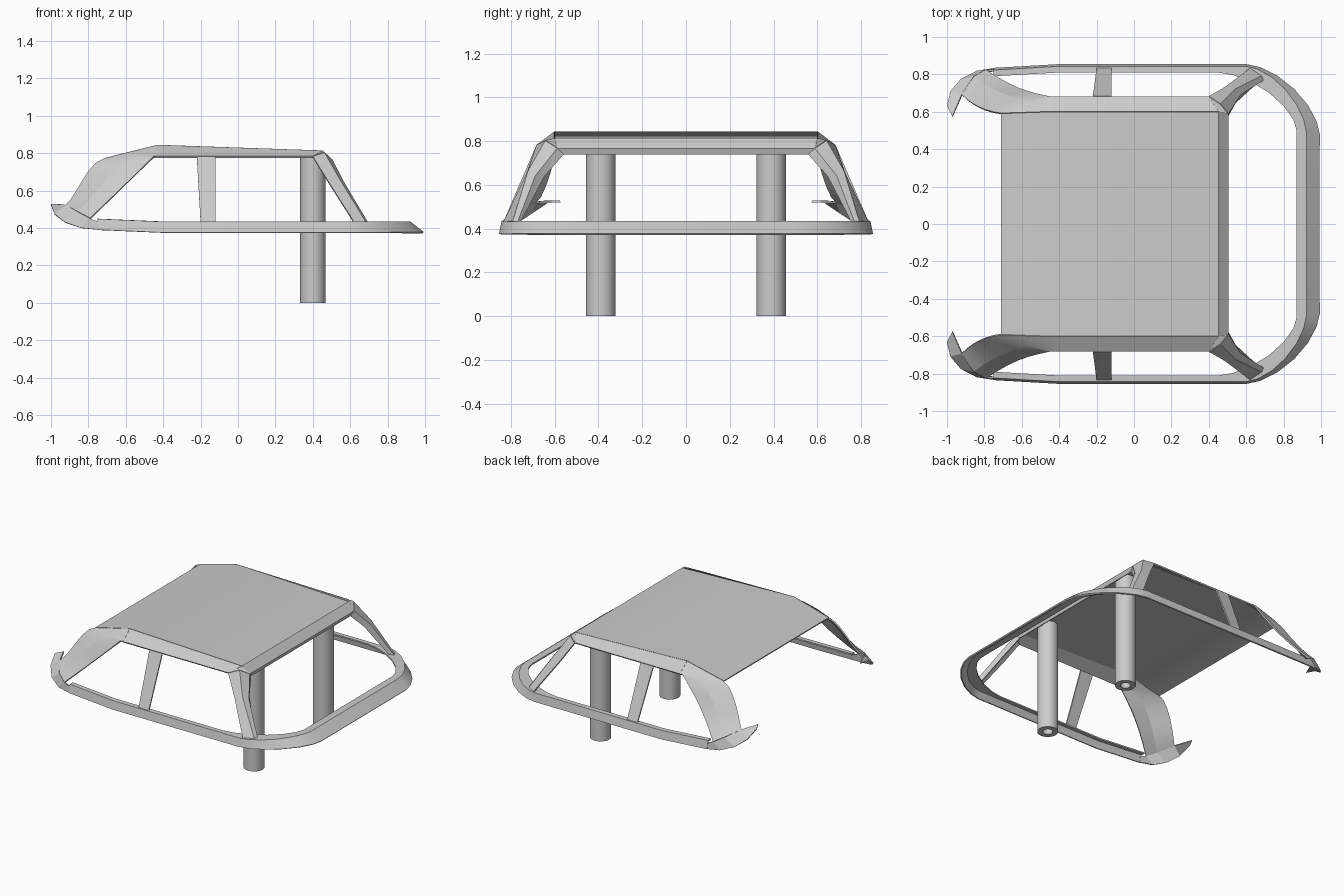
import bpy, bmesh, math
from mathutils import Vector, Matrix
from mathutils.geometry import interpolate_bezier

cube = bpy.data.objects.get("Cube")
if cube:
    bpy.data.objects.remove(cube)

grey = bpy.data.materials.new("plain grey")
grey.use_nodes = True
grey.diffuse_color = (0.6, 0.6, 0.6, 1)
grey.node_tree.nodes["Principled BSDF"].inputs["Base Color"].default_value = grey.diffuse_color

SILL = 0.43        # height of the window sills
HEAD = 0.78        # height of the window tops
QUARTER = math.pi / 2


def finish(name, bm, thickness):
    """Turn a sheet into a mirrored object with thickness, then shade it."""
    bmesh.ops.recalc_face_normals(bm, faces=bm.faces[:])
    mesh = bpy.data.meshes.new(name)
    bm.to_mesh(mesh)
    bm.free()
    mesh.materials.append(grey)
    obj = bpy.data.objects.new(name, mesh)
    bpy.context.collection.objects.link(obj)
    mirror = obj.modifiers.new("mirror", "MIRROR")
    mirror.use_axis = (False, True, False)
    solid = obj.modifiers.new("thickness", "SOLIDIFY")
    solid.thickness = thickness
    solid.offset = 0
    bpy.ops.object.select_all(action="DESELECT")
    obj.select_set(True)
    bpy.context.view_layer.objects.active = obj
    bpy.ops.object.convert(target="MESH")
    bpy.ops.object.shade_smooth_by_angle(angle=math.radians(20))


def panel(name, *rails, thickness=0.01):
    """Stretch a sheet across neighbouring rails."""
    bm = bmesh.new()
    grid = [[bm.verts.new(point) for point in rail] for rail in rails]
    for a, b in zip(grid, grid[1:]):
        for i in range(len(a) - 1):
            bm.faces.new((a[i], a[i + 1], b[i + 1], b[i]))
    finish(name, bm, thickness)


def on_side(x, z):
    """Point on the leaning side wall."""
    return Vector((x, 0.83 - (z - SILL) * 0.43, z))


def sagging(start, end, count, sag):
    """Line from start to end that dips inwards halfway."""
    points = []
    for i in range(count):
        t = i / (count - 1)
        points.append(start.lerp(end, t) - Vector((0, sag * math.sin(math.pi * t), 0)))
    return points


def belt_line(side, start, front, bend, z):
    """Half outline of the belt: tapered side, rounded corner, straight front."""
    points = [(-0.75, side - 0.02, z + 0.015), (-0.4, side, z)]
    steps = 6
    for i in range(steps + 1):
        angle = QUARTER * i / steps
        points.append((start + (front - start) * math.sin(angle) ** 1.25,
                       bend + (side - bend) * max(math.cos(angle), 0) ** 1.25, z))
    return points + [(front, 0, z)]


def tail_line(start, tip, steps):
    """Quarter turn from the side inwards and upwards to the tail tip."""
    points = []
    for i in range(steps + 1):
        angle = QUARTER * i / steps
        points.append((start.x + (tip.x - start.x) * math.sin(angle),
                       tip.y + (start.y - tip.y) * math.cos(angle),
                       tip.z + (start.z - tip.z) * math.cos(angle)))
    return points


# Shared corners of the roof, windows and pillars
roof_rear = Vector((-0.71, 0.59, 0.77))
roof_peak = Vector((-0.43, 0.6, 0.84))
roof_front = Vector((0.45, 0.6, 0.81))
header_edge = Vector((0.5, 0.59, 0.765))
header_lip = Vector((0.49, 0.56, 0.74))
window_rear = on_side(roof_peak.x, HEAD)
window_front = on_side(0.4, HEAD)

# Roof sheet with the drooping windscreen header
roof_edge = [roof_rear, roof_peak, roof_front, header_edge, header_lip]
panel("roof", [(p.x, 0, p.z) for p in roof_edge], roof_edge)

# Sloping band between the roof and the side windows
panel("roof_side_band", [roof_peak, roof_front], [window_rear, window_front])

# Belt rail running round the sides and front
panel("belt_rail",
      belt_line(side=0.85, start=0.6, front=0.99, bend=0.48, z=0.375),
      belt_line(side=0.84, start=0.6, front=0.92, bend=0.49, z=SILL),
      belt_line(side=0.81, start=0.45, front=0.87, bend=0.5, z=SILL))

# Front pillars: window edge, outer crest, windscreen edge and inner return
crest = Vector((0.46, 0.64, 0.8))
panel("front_pillar",
      [window_front, (0.48, 0.725, 0.65), on_side(0.62, SILL)],
      [crest, (0.54, 0.72, 0.66), (0.68, 0.79, SILL)],
      [header_edge, (0.565, 0.69, 0.64), (0.69, 0.77, SILL)],
      [header_lip, (0.54, 0.65, 0.64), (0.66, 0.76, SILL)])
panel("front_pillar_cap", [window_front, roof_front], [crest, header_edge])

# Middle pillars
panel("middle_pillar",
      [on_side(-0.22, HEAD), on_side(-0.2, SILL)],
      [on_side(-0.12, HEAD), on_side(-0.12, SILL)])

# Rear quarter panels, bulging between the window and the curved rear edge
window_foot = on_side(-0.79, SILL + 0.02)
tail_notch = Vector((-0.92, 0.69, 0.52))
count = 7
window_edge = [window_rear] + sagging(on_side(-0.45, HEAD), window_foot, count, 0.025)
rear_edge = [roof_peak] + interpolate_bezier(
    roof_rear, Vector((-0.8, 0.6, 0.76)), Vector((-0.87, 0.64, 0.55)), tail_notch, count)
middle = [(a + b) / 2 + Vector((0, min(i, 3) * 0.01, 0))
          for i, (a, b) in enumerate(zip(window_edge, rear_edge))]
panel("rear_quarter", window_edge, middle, rear_edge)

# Upswept tails joining the belt to the foot of each rear quarter
tail_top = [(-0.74, 0.82, SILL), window_foot, middle[-1], tail_notch, (-0.97, 0.575, 0.525)]
panel("tail_flare", tail_top,
      tail_line(Vector((-0.74, 0.83, 0.39)), Vector((-1, 0.63, 0.525)), len(tail_top) - 1))

# Hollow support posts under the roof
height = 0.79
posts = bmesh.new()
bmesh.ops.create_cone(posts, segments=32, radius1=0.05, radius2=0.05, depth=height,
                      matrix=Matrix.Translation((0.4, 0.39, height / 2)))
finish("support_posts", posts, thickness=0.035)
